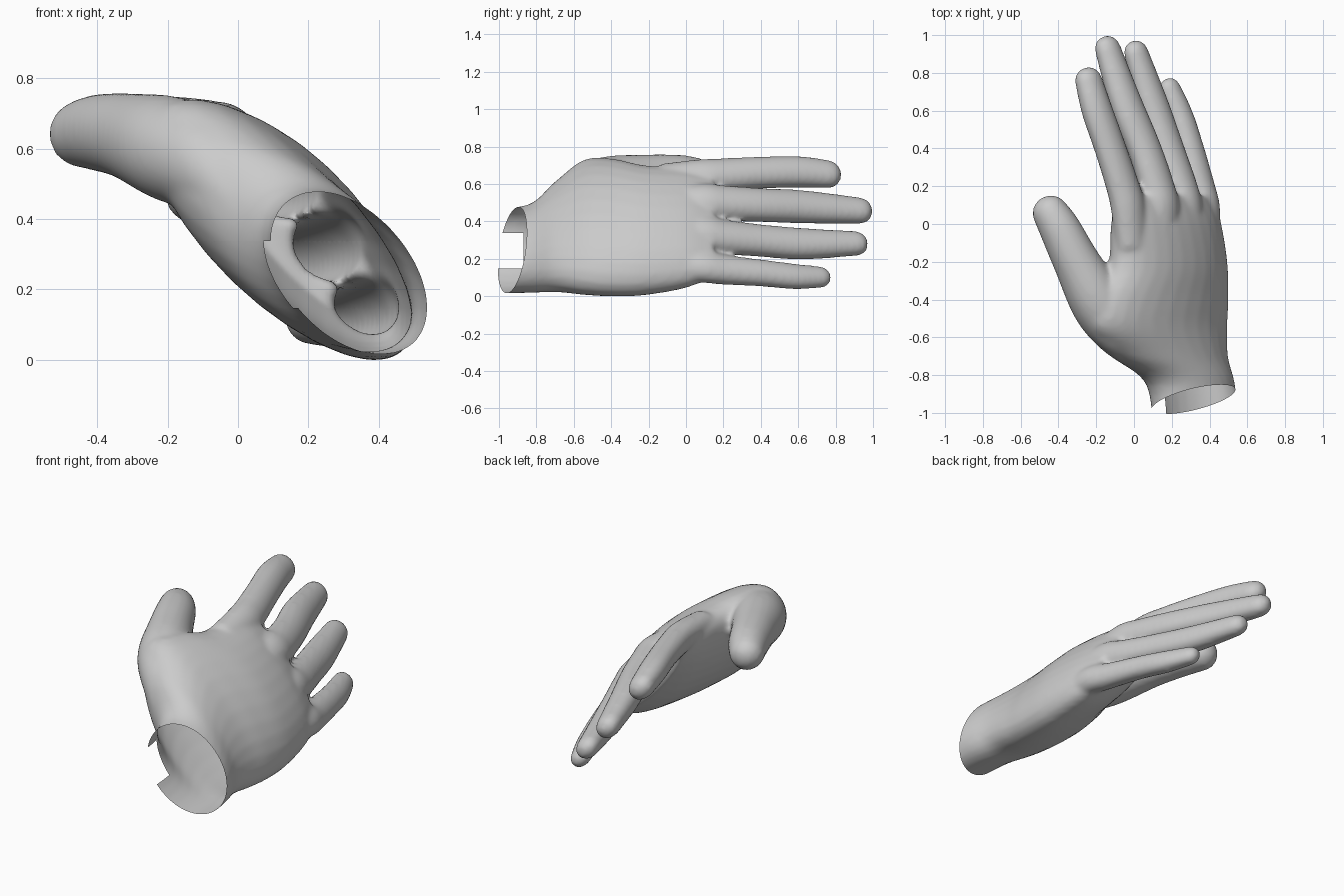
import bpy, bmesh, math
from mathutils import Vector

if "Cube" in bpy.data.objects:
    bpy.data.objects.remove(bpy.data.objects["Cube"])

bm = bmesh.new()
N = 28
BACK = Vector((.76, 0, .65))  # direction the back of the hand faces


def skin(rings):
    """Close a stack of rings into a solid tube."""
    vs = [[bm.verts.new(p) for p in r] for r in rings]
    for a, b in zip(vs, vs[1:]):
        for i in range(N):
            j = (i + 1) % N
            bm.faces.new((a[i], a[j], b[j], b[i]))
    bm.faces.new(vs[0][::-1])
    bm.faces.new(vs[-1])


def smooth_path(pts, steps=5):
    """Catmull-Rom through rows of numbers."""
    out = []
    for i in range(len(pts) - 1):
        p = [pts[max(0, i - 1)], pts[i], pts[i + 1], pts[min(len(pts) - 1, i + 2)]]
        for s in range(steps):
            t = s / steps
            out.append([0.5 * (2 * b + (c - a) * t + (2 * a - 5 * b + 4 * c - d) * t * t
                               + (3 * b - a - 3 * c + d) * t ** 3) for a, b, c, d in zip(*p)])
    return out + [list(pts[-1])]


def palm(rows):
    """Rows: y, centre x, centre z, half width, half thickness, tilt."""
    rings = []
    for y, cx, cz, w, h, deg in smooth_path(rows):
        c, s = math.cos(math.radians(deg)), math.sin(math.radians(deg))
        ring = []
        for i in range(N):
            a = 2 * math.pi * i / N
            u, v = w * math.cos(a), h * math.sin(a)
            ring.append((cx + u * c + v * s, y, cz - u * s + v * c))
        rings.append(ring)
    skin(rings)


def finger(rows, wide=1.13, thick=0.92):
    """Rows: x, y, z, radius; the last end gets a rounded tip."""
    path = smooth_path(rows)
    pts = [Vector(p[:3]) for p in path]
    rad = [p[3] * 1.03 for p in path]
    end, r = pts[-1], rad[-1]
    d = (pts[-1] - pts[-2]).normalized()
    for k, f in ((0.45, 0.9), (0.8, 0.62), (0.97, 0.25)):
        pts.append(end + d * r * k)
        rad.append(r * f)
    rings = []
    for i, (p, q) in enumerate(zip(pts, rad)):
        t = (pts[min(i + 1, len(pts) - 1)] - pts[max(i - 1, 0)]).normalized()
        e1 = t.cross(BACK).normalized()
        e2 = e1.cross(t)
        ring = []
        for j in range(N):
            a = 2 * math.pi * j / N
            ring.append(p + q * (e1 * wide * math.cos(a) + e2 * thick * math.sin(a)))
        rings.append(ring)
    skin(rings)


# Palm and wrist, widening into the thumb root
palm([(-1.12, .33, .275, .275, .178, 45), (-.85, .30, .285, .28, .18, 45),
      (-.7, .19, .35, .38, .195, 43), (-.55, .125, .40, .475, .202, 44),
      (-.4, .14, .40, .475, .202, 46), (-.22, .18, .385, .43, .19, 49),
      (0, .17, .40, .405, .162, 49), (.15, .16, .42, .36, .105, 49)])

# Thumb
finger([(.02, -.7, .47, .08), (-.08, -.57, .58, .13), (-.185, -.42, .63, .145),
        (-.305, -.2, .667, .12), (-.39, -.03, .678, .107), (-.44, .055, .675, .095)], 1, 1)

# Index, middle, ring and little finger
finger([(-.01, -.12, .65, .085), (-.03, .08, .67, .088), (-.06, .2, .68, .084),
        (-.125, .4, .693, .08), (-.195, .6, .697, .079), (-.24, .76, .685, .07)])
finger([(.15, -.12, .51, .085), (.145, .08, .535, .093), (.12, .2, .53, .089),
        (.055, .4, .52, .085), (-.04, .63, .51, .083), (-.14, .93, .49, .066)])
finger([(.28, -.12, .36, .085), (.27, .08, .37, .09), (.245, .2, .35, .086),
        (.18, .4, .33, .081), (.105, .62, .313, .079), (.01, .91, .315, .062)])
finger([(.37, -.12, .21, .08), (.37, .08, .195, .083), (.35, .2, .175, .075),
        (.295, .42, .155, .067), (.245, .58, .138, .064), (.19, .72, .135, .054)])

bmesh.ops.recalc_face_normals(bm, faces=bm.faces)
me = bpy.data.meshes.new("hand")
bm.to_mesh(me)
bm.free()
hand = bpy.data.objects.new("hand", me)
bpy.context.collection.objects.link(hand)
bpy.context.view_layer.objects.active = hand
hand.select_set(True)

# Merge all parts into one skin
rm = hand.modifiers.new("merge", 'REMESH')
rm.mode = 'VOXEL'
rm.voxel_size = 0.014
sm = hand.modifiers.new("relax", 'SMOOTH')
sm.factor = 0.5
sm.iterations = 10
for m in ("merge", "relax"):
    bpy.ops.object.modifier_apply(modifier=m)

# Open the wrist with a slanted cut and a notch on the palm side
bm = bmesh.new()
bm.from_mesh(hand.data)


def cut(co, no, clear=False):
    bmesh.ops.bisect_plane(bm, geom=bm.verts[:] + bm.edges[:] + bm.faces[:],
                           plane_co=co, plane_no=no, clear_inner=clear)


cut((0, -1.116, 0), (-.352, 1, -.276), True)
for z in (.18, .37):
    cut((0, 0, z), (0, 0, 1))
cut((0, -.87, 0), (0, 1, 0))
notch = []
for f in bm.faces:
    c = f.calc_center_median()
    if c.y < -.87 and .18 < c.z < .37 and c.x < .28:
        notch.append(f)
bmesh.ops.delete(bm, geom=notch, context='FACES')
low = min(v.co.z for v in bm.verts)
bmesh.ops.translate(bm, verts=bm.verts[:], vec=(0, 0, -low))
bm.to_mesh(hand.data)
bm.free()
bpy.ops.object.shade_smooth()
